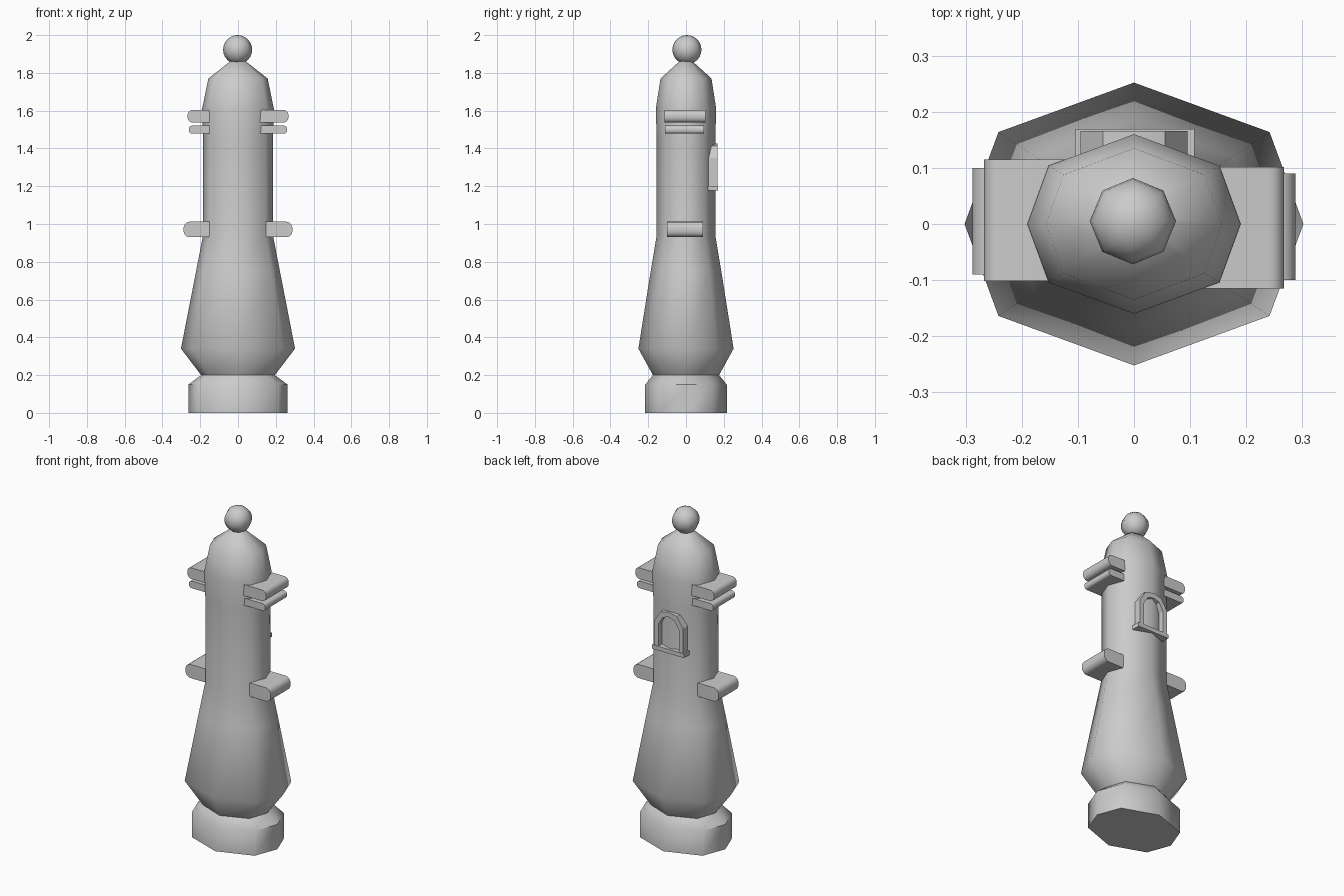
import bpy, bmesh, math

if "Cube" in bpy.data.objects:
    bpy.data.objects.remove(bpy.data.objects["Cube"])

def finish(bm, name, smooth=None):
    bmesh.ops.recalc_face_normals(bm, faces=bm.faces)
    me = bpy.data.meshes.new(name)
    bm.to_mesh(me)
    bm.free()
    ob = bpy.data.objects.new(name, me)
    bpy.context.collection.objects.link(ob)
    if smooth:
        bpy.ops.object.select_all(action='DESELECT')
        ob.select_set(True)
        bpy.context.view_layer.objects.active = ob
        bpy.ops.object.shade_smooth_by_angle(angle=math.radians(smooth))
    return ob

def loft(name, rings, smooth):
    """Stack of squashed octagons given as (z, half_x, half_y)."""
    bm = bmesh.new()
    unit = [(1, 0), (.8, .65), (0, 1), (-.8, .65), (-1, 0), (-.8, -.65), (0, -1), (.8, -.65)]
    loops = [[bm.verts.new((u * rx, v * ry, z)) for u, v in unit] for z, rx, ry in rings]
    for a, b in zip(loops, loops[1:]):
        for i in range(8):
            j = (i + 1) % 8
            bm.faces.new((a[i], a[j], b[j], b[i]))
    bm.faces.new(loops[0][::-1])
    bm.faces.new(loops[-1])
    return finish(bm, name, smooth)

# tower: plinth, flared skirt, shaft and dome
loft("tower_body", [(0, .263, .216), (.15, .263, .216), (.2, .195, .175),
                    (.34, .302, .252), (.75, .222, .187), (.94, .185, .155),
                    (1.45, .185, .155), (1.61, .19, .16),
                    (1.77, .157, .135), (1.87, .03, .025)], 50)

# ball finial
bm = bmesh.new()
bmesh.ops.create_uvsphere(bm, u_segments=8, v_segments=12, radius=.077)
bmesh.ops.translate(bm, verts=bm.verts, vec=(-.002, .005, 1.923))
finish(bm, "ball_finial", 60)

def ledge(name, z0, z1, x1, y0, y1, turn):
    """Side ledge with a rounded outer end, optionally turned half round."""
    r = (z1 - z0) * .4
    prof = [(.1, z0)]
    prof += [(x1 - r + r * math.cos(a), z0 + r + r * math.sin(a))
             for a in [math.radians(-90 + 22.5 * k) for k in range(5)]]
    prof += [(x1 - r + r * math.cos(a), z1 - r + r * math.sin(a))
             for a in [math.radians(22.5 * k) for k in range(5)]]
    prof += [(.1, z1)]
    bm = bmesh.new()
    a = [bm.verts.new((turn * x, turn * y0, z)) for x, z in prof]
    b = [bm.verts.new((turn * x, turn * y1, z)) for x, z in prof]
    bm.faces.new(a)
    bm.faces.new(b[::-1])
    n = len(prof)
    for i in range(n):
        j = (i + 1) % n
        bm.faces.new((a[i], a[j], b[j], b[i]))
    finish(bm, name, 40)

# three ledges on each side
for side, turn in (("right", 1), ("left", -1)):
    ledge(side + "_lower_ledge", .93, 1.012, .288, -.1, .09, turn)
    ledge(side + "_thin_ledge", 1.478, 1.521, .26, -.112, .096, turn)
    ledge(side + "_upper_ledge", 1.537, 1.604, .267, -.115, .102, turn)

# arched window frame on the back
def arch(w, zb, zs, zt):
    return [(-w, zb), (-w, zs), (-w * .58, zt - .012), (0, zt),
            (w * .58, zt - .012), (w, zs), (w, zb)]

bm = bmesh.new()
outer, inner = arch(.095, 1.18, 1.35, 1.425), arch(.068, 1.2, 1.335, 1.395)
layers = [[[bm.verts.new((x, y, z)) for x, z in p] for p in (outer, inner)] for y in (.1, .166)]
(ob_, ib), (of, inf) = layers
for i in range(7):
    j = (i + 1) % 7
    for p, q in ((ob_, of), (of, inf), (inf, ib), (ib, ob_)):
        bm.faces.new((p[i], p[j], q[j], q[i]))
finish(bm, "window_frame", 30)

# window sill
bm = bmesh.new()
bmesh.ops.create_cube(bm, size=1)
bmesh.ops.scale(bm, verts=bm.verts, vec=(.212, .064, .025))
bmesh.ops.translate(bm, verts=bm.verts, vec=(.002, .137, 1.189))
finish(bm, "window_sill")
